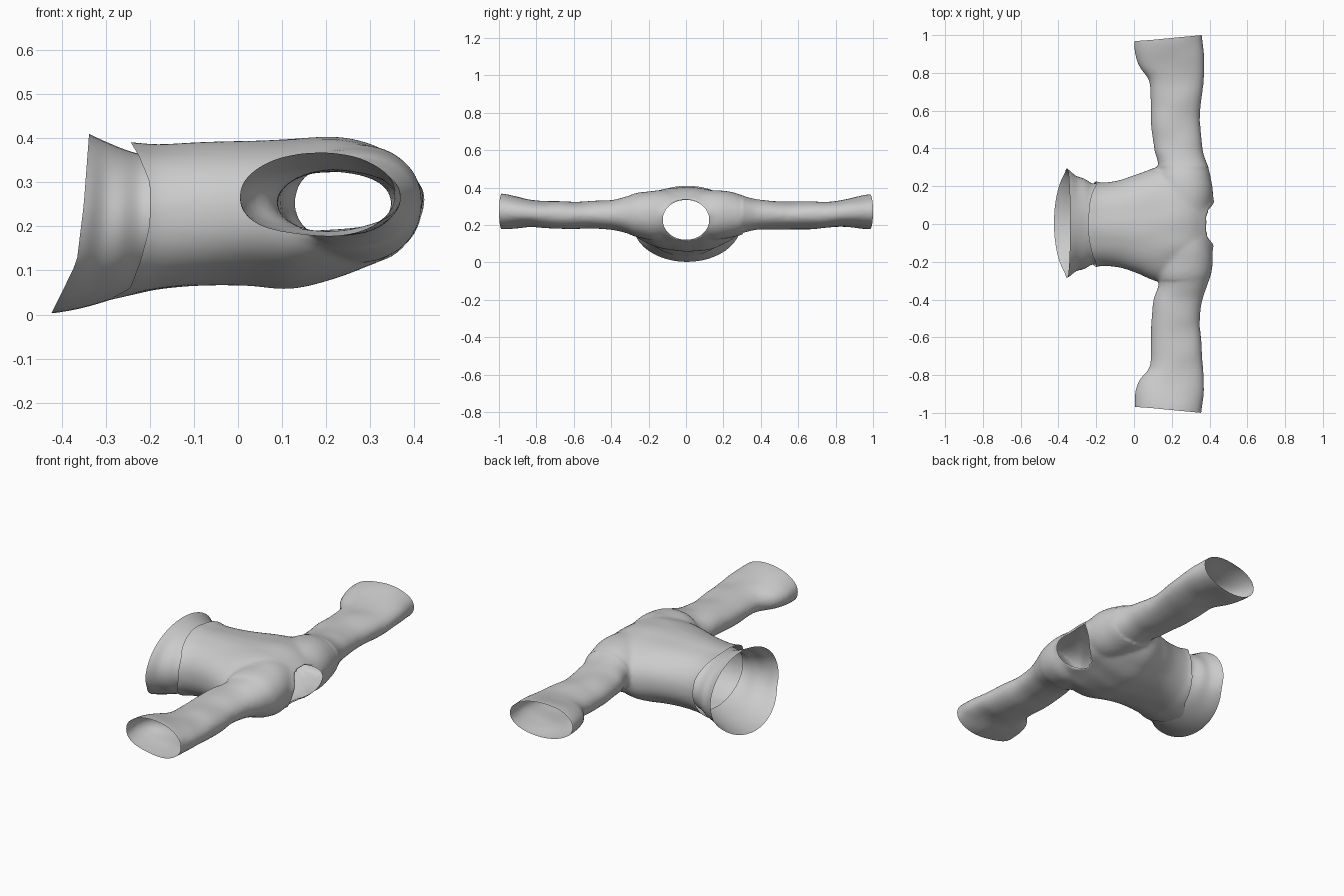
import bpy, bmesh, math
from mathutils import Vector, noise

if "Cube" in bpy.data.objects:
    bpy.data.objects.remove(bpy.data.objects["Cube"])

N = 48


def interp(table, v):
    """Linear lookup in a list of (key, value) pairs."""
    if v <= table[0][0]:
        return table[0][1]
    for (a, p), (b, q) in zip(table, table[1:]):
        if v <= b:
            return p + (q - p) * (v - a) / (b - a)
    return table[-1][1]


def spline(rows, steps=6):
    """Catmull-Rom through rows of numbers."""
    out = []
    for i in range(len(rows) - 1):
        p = [rows[max(0, min(len(rows) - 1, i + k))] for k in (-1, 0, 1, 2)]
        for s in range(steps):
            t = s / steps
            out.append([0.5 * (2 * b + (c - a) * t + (2 * a - 5 * b + 4 * c - d) * t * t
                               + (3 * b - a - 3 * c + d) * t ** 3) for a, b, c, d in zip(*p)])
    out.append(list(rows[-1]))
    return out


def loft(bm, rows, place, caps, power=2.3):
    """Rows: station, u min, u max, z min, z max. place maps (station,u,z,ring index) to xyz."""
    rings = []
    for k, (s, u0, u1, z0, z1) in enumerate(rows):
        ring = []
        for i in range(N):
            a = 2 * math.pi * i / N
            c, d = math.cos(a), math.sin(a)
            u = (u0 + u1) / 2 + (u1 - u0) / 2 * math.copysign(abs(c) ** (2 / power), c)
            z = (z0 + z1) / 2 + (z1 - z0) / 2 * math.copysign(abs(d) ** (2 / power), d)
            ring.append(bm.verts.new(place(s, u, z, k)))
        rings.append(ring)
    for r, q in zip(rings, rings[1:]):
        for i in range(N):
            bm.faces.new((r[i], r[(i + 1) % N], q[(i + 1) % N], q[i]))
    if caps:
        bm.faces.new(rings[0])
        bm.faces.new(rings[-1])


def make_object(name, bm):
    bmesh.ops.recalc_face_normals(bm, faces=bm.faces[:])
    me = bpy.data.meshes.new(name)
    bm.to_mesh(me)
    bm.free()
    ob = bpy.data.objects.new(name, me)
    bpy.context.collection.objects.link(ob)
    return ob


def open_up(bm, inside, snap):
    """Delete the faces in an opening, then snap its rim to a clean outline."""
    bad = [f for f in bm.faces if inside(f.calc_center_median())]
    verts = {v for f in bad for v in f.verts}
    bmesh.ops.delete(bm, geom=bad, context='FACES')
    rim = [v for v in verts if v.is_valid]
    for v in rim:
        v.co = snap(v.co)
    for _ in range(4):
        new = {}
        for v in rim:
            nb = [e.other_vert(v).co for e in v.link_edges if e.is_boundary]
            if len(nb) == 2:
                new[v] = v.co * 0.5 + (nb[0] + nb[1]) * 0.25
        for v, c in new.items():
            v.co = c


# torso and sleeves as closed volumes: station, min, max, z min, z max
torso = [(-0.36, -.24, .24, .02, .40), (-0.24, -.24, .24, .045, .393), (-0.18, -.222, .222, .056, .387),
         (-0.08, -.23, .23, .064, .39), (0.02, -.262, .262, .066, .394), (0.12, -.30, .30, .06, .398),
         (0.22, -.30, .30, .08, .40), (0.30, -.27, .27, .108, .385), (0.36, -.225, .225, .134, .355),
         (0.40, -.18, .18, .18, .325), (0.425, -.12, .12, .23, .29)]
sleeve = [(0.0, .12, .40, .15, .37), (0.15, .12, .415, .12, .385), (0.25, .12, .41, .135, .375),
          (0.32, .13, .388, .158, .352), (0.40, .105, .363, .176, .335), (0.52, .09, .352, .18, .326),
          (0.66, .088, .357, .18, .326), (0.76, .078, .366, .186, .327), (0.83, .03, .370, .19, .335),
          (0.90, .004, .370, .184, .35), (0.97, .002, .363, .178, .363), (1.04, .01, .36, .18, .365)]
bm = bmesh.new()
loft(bm, spline(torso), lambda s, u, z, k: (s, u, z), True, 2.2)
for side in (-1, 1):
    loft(bm, spline(sleeve), lambda s, u, z, k: (u, side * s, z), True, 2.15)
body = make_object("garment_body", bm)

# fuse into one skin
rm = body.modifiers.new("fuse", 'REMESH')
rm.mode = 'VOXEL'
rm.voxel_size = 0.011
sm = body.modifiers.new("soften", 'SMOOTH')
sm.factor = 0.5
sm.iterations = 8
fused = bpy.data.meshes.new_from_object(body.evaluated_get(bpy.context.evaluated_depsgraph_get()))
body.modifiers.clear()
body.data = fused
bm = bmesh.new()
bm.from_mesh(fused)

# soft cloth folds
bm.normal_update()
for v, n in [(v, v.normal.copy()) for v in bm.verts]:
    p = v.co
    q = Vector((p.x * 4, p.y * 10, p.z * 4)) if abs(p.y) < .3 else Vector((p.x * 7, p.y * 8, p.z * 7))
    v.co = p + n * 0.006 * noise.noise(q)

# neck opening
NZ, RY, RZ = 0.228, 0.125, 0.107


def neck_snap(c):
    r = math.hypot(c.y / RY, (c.z - NZ) / RZ) or 1
    y = c.y / r
    z = NZ + (c.z - NZ) / r
    return Vector((c.x - 0.02 * max(0, 1 - (y / 0.1) ** 2), y, z))


open_up(bm, lambda c: c.x > 0.25 and abs(c.y) < .2 and math.hypot(c.y / RY, (c.z - NZ) / RZ) < 1, neck_snap)

# lower edge of body
edge = [(0.03, -.30), (0.06, -.245), (0.12, -.222), (0.2, -.2), (0.3, -.2), (0.36, -.225), (0.39, -.243)]
open_up(bm, lambda c: c.x < interp(edge, c.z), lambda c: Vector((interp(edge, c.z), c.y, c.z)))

# cuff openings
cuff = [(0, .968), (0.1, .975), (0.2, .985), (0.36, 1.0)]
open_up(bm, lambda c: abs(c.y) > interp(cuff, c.x),
        lambda c: Vector((c.x, math.copysign(interp(cuff, c.x), c.y), c.z)))
bm.to_mesh(fused)
bm.free()

# waistband: flared tube tucked under the body edge
hem = [(0.0, -.425), (0.05, -.40), (0.12, -.366), (0.25, -.35), (0.41, -.338)]
band = [(0, -.215, .215, .072, .372), (.2, -.216, .216, .056, .365), (.45, -.238, .24, .034, .375),
        (.7, -.25, .255, .016, .39), (.9, -.275, .282, .006, .403), (1, -.285, .295, .003, .41)]
bm = bmesh.new()
rows = spline(band, 5)
loft(bm, rows,
     lambda s, u, z, k: (-.19 + (interp(hem, z) + .19) * s + .003 * math.sin(u * 40) * s * (1 - s), u, z),
     False, 2.0)
waist = make_object("waistband", bm)

for ob in (body, waist):
    for p in ob.data.polygons:
        p.use_smooth = True
